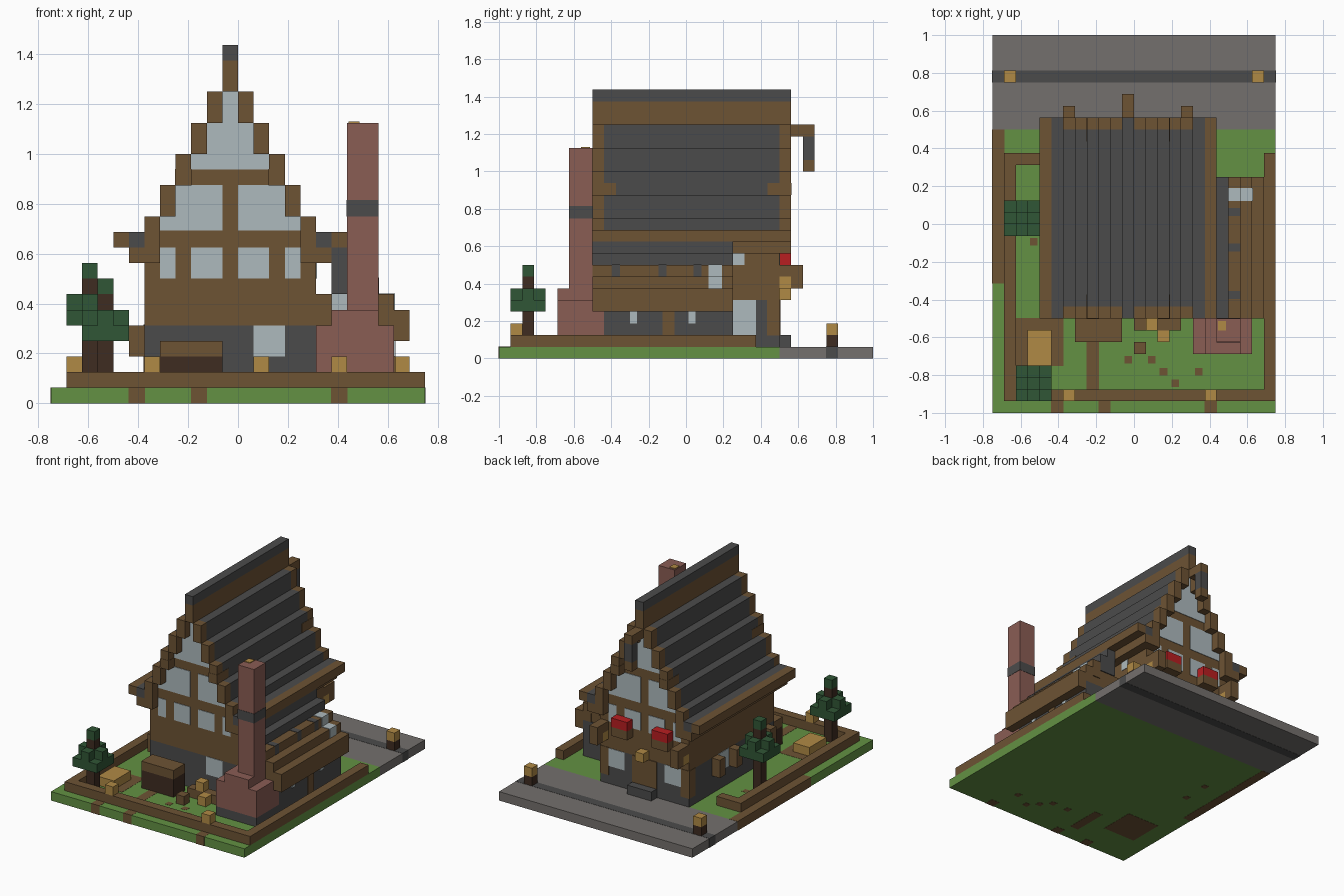
import bpy
import bmesh

if "Cube" in bpy.data.objects:
    bpy.data.objects.remove(bpy.data.objects["Cube"])

UNIT = 1 / 16  # one building block


def material(name, hex_code):
    rgb = [int(hex_code[i:i + 2], 16) / 255 for i in (0, 2, 4)]
    linear = [c / 12.92 if c < 0.04 else ((c + 0.055) / 1.055) ** 2.4 for c in rgb]
    mat = bpy.data.materials.new(name)
    mat.use_nodes = True
    mat.diffuse_color = (*linear, 1)
    node = mat.node_tree.nodes["Principled BSDF"]
    node.inputs["Base Color"].default_value = (*linear, 1)
    node.inputs["Roughness"].default_value = 0.9
    return mat


wood = material("wood brown", "6D5334")
slate = material("slate grey", "4B4B4B")
glass = material("pale glass", "AEBABD")
grass = material("grass green", "639143")
leaf = material("leaf green", "305636")
brick = material("brick red", "8A5D54")
straw = material("straw yellow", "B08A45")
bark = material("dark bark", "3E2C21")
paving = material("paving grey", "74706D")
petal = material("petal red", "B81E21")


def box(name, mat, x, y, z, grow=0.0):
    """A block between grid limits, in block units."""
    bm = bmesh.new()
    bmesh.ops.create_cube(bm, size=1)
    for v in bm.verts:
        for axis, (low, high) in enumerate((x, y, z)):
            v.co[axis] = (high + grow if v.co[axis] > 0 else low - grow) * UNIT
    mesh = bpy.data.meshes.new(name)
    bm.to_mesh(mesh)
    bm.free()
    mesh.materials.append(mat)
    obj = bpy.data.objects.new(name, mesh)
    bpy.context.collection.objects.link(obj)


def cell(name, mat, x, y, z, high=1):
    box(name, mat, x=(x, x + 1), y=(y, y + 1), z=(z, z + high))


# Ground and road
box("lawn", grass, x=(-12, 12), y=(-16, 8), z=(0, 1))
box("road", paving, x=(-12, 12), y=(8, 16), z=(0, 1))
box("road_stripe", slate, x=(-12, 12), y=(12, 13), z=(0, 1), grow=0.02)
box("dirt_strip", wood, x=(-12, -11), y=(-5, 8), z=(0, 1), grow=0.02)
box("dirt_yard", wood, x=(-10, -6), y=(-12, -8), z=(0, 1), grow=0.02)
box("dirt_path", wood, x=(-4, -3), y=(-14, -10), z=(0, 1), grow=0.02)
for x, y in ((-7, -16), (-3, -16), (6, -16)):
    box("dirt_edge", wood, x=(x, x + 1), y=(y, y + 1), z=(0, 1), grow=0.02)
for x, y in ((-1, -12), (1, -12), (3, -14), (5, -13), (-9, -2), (-9, 1), (2, -13)):
    box("dirt_spot", wood, x=(x + .2, x + .8), y=(y + .2, y + .8), z=(0, 1), grow=0.02)

# Low garden border
box("front_border", wood, x=(-11, 12), y=(-15, -14), z=(1, 2))
box("left_border", wood, x=(-11, -10), y=(-14, 6), z=(1, 2))
box("right_border", wood, x=(11, 12), y=(-14, 6), z=(1, 2))
box("back_border", wood, x=(-10, -8), y=(5, 6), z=(1, 2))
for x in (-6, 6):
    cell("border_lantern", straw, x, -15, 2)
for x in (-11, 10):
    cell("road_lamp_post", bark, x, 12, 1)
    cell("road_lamp", straw, x, 12, 2)

# House body
box("stone_floor", slate, x=(-6, 5), y=(-7, 8), z=(1, 5))
box("timber_floor", wood, x=(-6, 5), y=(-7, 8), z=(5, 9))
for x in (-6, 4):
    box("back_corner_post", wood, x=(x, x + 1), y=(7, 8), z=(2, 5), grow=0.05)

# Stepped gable and roof, worked outward from the ridge
box("ridge", slate, x=(-1, 0), y=(-8, 9), z=(22, 23))
box("ridge_core", wood, x=(-1, 0), y=(-8, 9), z=(20, 22))
box("gable_core", wood, x=(-1, 0), y=(-7, 8), z=(9, 20))
for step in range(1, 6):
    top = 22 - 2 * step
    bottom = top - (3 if step == 5 else 2)
    for x in (-1 - step, step - 1):
        box("roof_step", slate, x=(x, x + 1), y=(-7, 8), z=(bottom, top))
        if step < 5:
            box("gable_core", wood, x=(x, x + 1), y=(-7, 8), z=(9, bottom))
        for y in (-8, 8):
            box("gable_trim", wood, x=(x, x + 1), y=(y, y + 1), z=(bottom, top))
        if step == 3:
            for y in (-8, 7):
                box("purlin_end", wood, x=(x, x + 1), y=(y, y + 2),
                    z=(bottom, bottom + 1), grow=0.03)
for inner, outer in ((-7, -8), (5, 6)):
    box("eave", slate, x=(inner, inner + 1), y=(-8, 9), z=(10, 11))
    box("eave_support", wood, x=(inner, inner + 1), y=(-8, 9), z=(9, 10))
    box("gutter", wood, x=(outer, outer + 1), y=(-8, 9), z=(10, 11))


# Windows on both gables
def pane(name, x0, x1, z0, z1, faces=(-7, 8)):
    for y in faces:
        box(name, glass, x=(x0, x1), y=(y - .06, y + .06), z=(z0, z1))


for x0, x1 in ((-5, -4), (-3, -1), (0, 2), (3, 4)):
    pane("small_pane", x0, x1, 8, 10)
for side in (-1, 1):
    for reach, low, high in ((4.5, 11.1, 12), (3.5, 12, 14)):
        a, b = sorted((side * .5 - .5, side * reach - .5))
        pane("attic_pane", a, b, low, high)
for half, low in ((2, 15), (1, 16), (0, 18)):
    pane("peak_pane", -1 - half, half, low, low + (1 if low < 16 else 2))
pane("front_window", 1, 3, 3, 5, faces=(-7,))
for x in (-5, 2):
    pane("back_window", x, x + 2, 3, 5, faces=(8,))

# Back entrance, planters and hoist
box("back_door", wood, x=(-2, 1), y=(8, 8.1), z=(2, 5))
box("door_step", slate, x=(-2, 1), y=(8, 9), z=(1, 2))
cell("door_lantern", straw, -1, 8, 5)
for x in (-4, 1):
    box("planter", wood, x=(x, x + 2), y=(8, 9), z=(7, 8))
    box("flowers", petal, x=(x, x + 2), y=(8, 9), z=(8, 9))
for x in (-6, 4):
    box("wall_bracket", wood, x=(x, x + 1), y=(8, 10), z=(7, 8))
    box("bracket_post", wood, x=(x, x + 1), y=(9, 10), z=(6, 7))
    cell("bracket_lantern", straw, x, 8, 6)
box("hoist_beam", wood, x=(-1, 0), y=(9, 11), z=(19, 20))
cell("hoist_chain", slate, -1, 10, 17, high=2)
cell("hoist_block", wood, -1, 10, 16)

# Side windows and shutters
for y in (-5, 1):
    box("left_window", glass, x=(-6.06, -6), y=(y, y + 2), z=(3, 5))
    for shutter in (y - 1, y + 2):
        cell("shutter", wood, -7, shutter, 3, high=2)
box("right_window", glass, x=(5, 5.06), y=(4, 6), z=(2, 3.1), grow=0.0)
box("right_window_top", glass, x=(5, 5.06), y=(4, 6), z=(3, 5))
box("right_small_window", glass, x=(5, 5.06), y=(4, 5), z=(8, 9))

# Lean-to on the right side
box("lean_to_wall", slate, x=(5, 10), y=(-7, 4), z=(1, 5))
box("lean_to_post", wood, x=(10, 10.1), y=(-2, -1), z=(1, 5))
for y in (-5, 0):
    box("lean_to_window", glass, x=(10, 10.1), y=(y + .2, y + .8), z=(3, 4))
for x, low, high, mat in ((10, 4, 6, wood), (9, 5, 7, wood), (8, 6, 8, wood),
                          (7, 7, 9, slate), (6, 7, 10, slate)):
    box("lean_to_roof", mat, x=(x, x + 1), y=(-8, 4), z=(low, high))
box("lean_to_gable", wood, x=(5, 9), y=(-7, 3.9), z=(5, 7))
box("lean_to_pane", glass, x=(6, 7), y=(-7.1, -7), z=(6, 7))
box("skylight", glass, x=(8, 10), y=(2, 3), z=(6, 7), grow=0.06)
box("skylight_top", glass, x=(8, 9), y=(2, 3), z=(7, 8), grow=0.06)
for y in (-6, -2, 1):
    box("roof_patch", slate, x=(8, 9), y=(y - .3, y + .3), z=(7, 8), grow=0.04)

# Chimney
box("chimney_footing", slate, x=(5, 10), y=(-11, -7), z=(1, 2))
box("chimney_base", brick, x=(5, 10), y=(-11, -7), z=(2, 5))
box("chimney_shoulder", brick, x=(6, 9), y=(-11, -8), z=(5, 6))
box("chimney_stack", brick, x=(7, 9), y=(-10, -8), z=(6, 18))
box("chimney_band", slate, x=(7, 9), y=(-10, -8), z=(12, 13), grow=0.03)
box("chimney_ember", straw, x=(7.1, 7.8), y=(-9, -8.2), z=(17.9, 18.08))

# Garden items
box("hay_bale", straw, x=(-9, -7), y=(-12, -9), z=(1, 2))
box("shed_body", bark, x=(-5, -1), y=(-10, -8), z=(1, 3))
box("shed_roof", wood, x=(-5, -1), y=(-10, -8), z=(3, 4))
cell("stump", wood, 0, -11, 1)
box("bench", wood, x=(0, 4), y=(-9, -8), z=(1, 2))
cell("bench_lantern", straw, 1, -9, 2)
cell("path_lantern", straw, 2, -10, 1)


# Trees
def tree(x, y, lift):
    cell("tree_trunk", bark, x, y, 1, high=6 + lift)
    box("tree_skirt", leaf, x=(x - 1, x + 2), y=(y, y + 1), z=(4 + lift, 6 + lift))
    box("tree_skirt", leaf, x=(x, x + 1), y=(y - 1, y + 2), z=(4 + lift, 6 + lift))
    box("tree_layer", leaf, x=(x - 1, x + 2), y=(y - 1, y + 2), z=(4 + lift, 5 + lift))
    cell("tree_top", leaf, x, y, 7 + lift)


tree(-9, -14, 0)
tree(-10, 0, 1)
